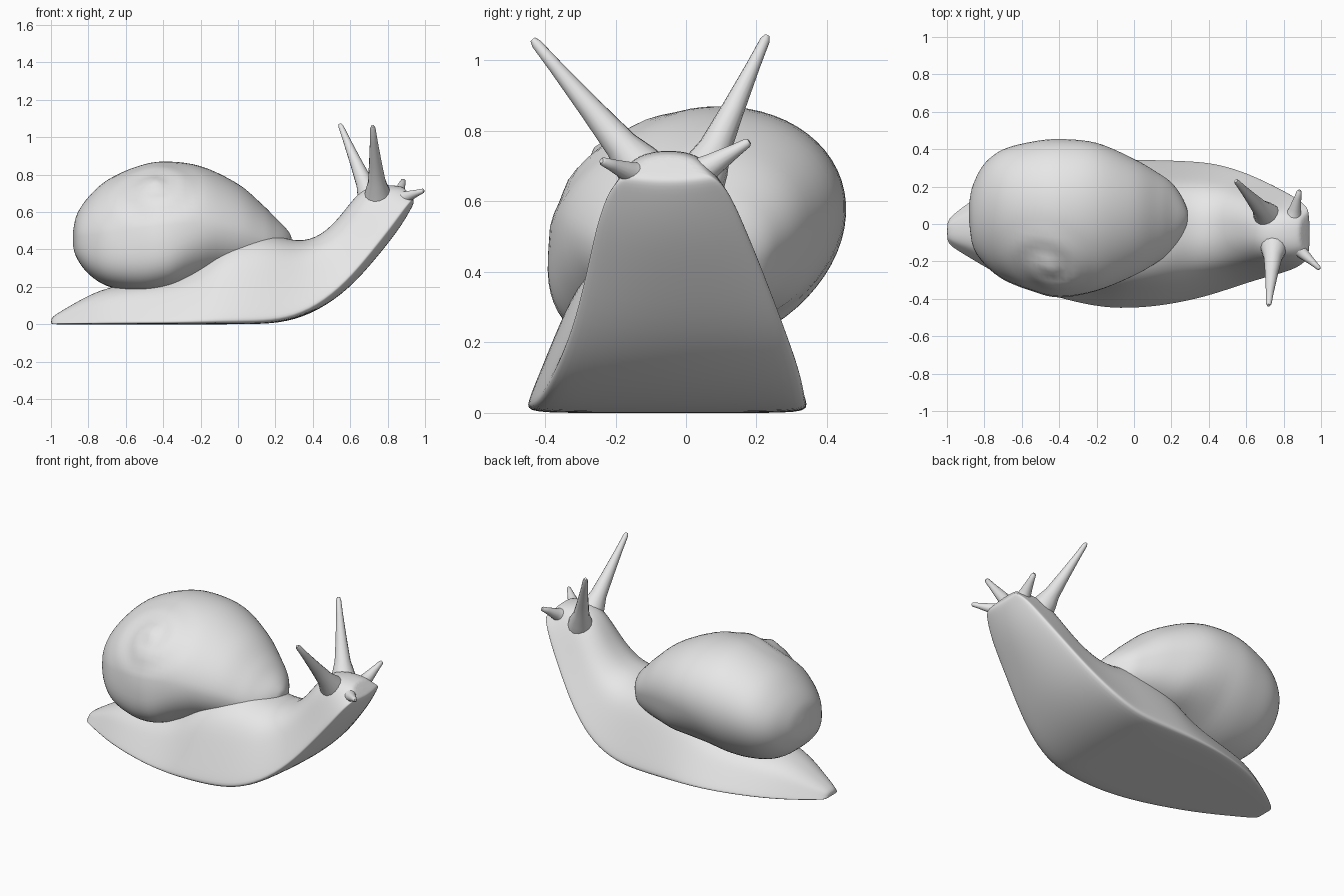
import bpy, bmesh, math
from mathutils import Vector

old = bpy.data.objects.get("Cube")
if old:
    bpy.data.objects.remove(old, do_unlink=True)

grey = bpy.data.materials.new("plain grey")
grey.use_nodes = True
grey.diffuse_color = (0.8, 0.8, 0.8, 1)
grey.node_tree.nodes["Principled BSDF"].inputs["Base Color"].default_value = (0.8, 0.8, 0.8, 1)


def loft(name, rings, subsurf=0):
    """Skin a list of equal closed rings, with flat capped ends and smooth sides."""
    bm = bmesh.new()
    rows = [[bm.verts.new(p) for p in ring] for ring in rings]
    n = len(rows[0])
    for a, b in zip(rows, rows[1:]):
        for i in range(n):
            j = (i + 1) % n
            bm.faces.new((a[i], a[j], b[j], b[i])).smooth = True
    bm.faces.new(rows[0])
    bm.faces.new(rows[-1])
    bmesh.ops.recalc_face_normals(bm, faces=bm.faces)
    mesh = bpy.data.meshes.new(name)
    bm.to_mesh(mesh)
    bm.free()
    mesh.materials.append(grey)
    obj = bpy.data.objects.new(name, mesh)
    bpy.context.collection.objects.link(obj)
    if subsurf:
        mod = obj.modifiers.new("smooth", 'SUBSURF')
        mod.levels = mod.render_levels = subsurf


def spline(rows, steps):
    """Catmull-Rom interpolation through rows of numbers."""
    out = []
    for i in range(len(rows) - 1):
        quad = [rows[max(i - 1, 0)], rows[i], rows[i + 1], rows[min(i + 2, len(rows) - 1)]]
        for s in range(steps):
            t = s / steps
            out.append([b + 0.5 * t * (c - a + t * (2*a - 5*b + 4*c - d + t * (3*(b - c) + d - a)))
                        for a, b, c, d in zip(*quad)])
    return out + [list(rows[-1])]


# Body: flat sole and domed back; sole x, sole z, top x, top z, centre y, half width
body_rows = [
    (-1.0, 0, -1.0, .03, -.04, .05),
    (-.98, 0, -.98, .05, -.04, .08),
    (-.88, 0, -.88, .11, -.03, .15),
    (-.7, 0, -.7, .21, -.03, .26),
    (-.42, 0, -.42, .23, -.04, .355),
    (-.22, 0, -.22, .31, -.05, .39),
    (-.08, 0, -.08, .46, -.055, .40),
    (.1, 0, .1, .49, -.05, .395),
    (.26, .01, .2, .48, -.04, .38),
    (.43, .07, .32, .44, -.025, .355),
    (.6, .19, .44, .47, -.02, .305),
    (.74, .35, .55, .58, -.03, .255),
    (.86, .50, .64, .71, -.045, .21),
    (.925, .61, .74, .75, -.05, .17),
    (.945, .655, .87, .74, -.05, .13),
    (.935, .67, .89, .73, -.05, .10)]
half = [(1, 0), (1, .06), (.91, .25), (.78, .52), (.62, .82), (.3, .98)]
section = half + [(0, 1)] + [(-a, b) for a, b in reversed(half)] + [(-.5, 0), (0, 0), (.5, 0)]
rings = []
for bx, bz, tx, tz, yc, w in body_rows:
    # The sole bows forward along the raised neck
    lift = min(.12, bz * .5)
    ring = []
    for s, h in section:
        h += lift * s * s * (1 - h)
        ring.append((bx + (tx - bx) * h, yc + w * s, bz + (tz - bz) * h))
    rings.append(ring)
loft("body", rings, 2)

# Shell: x, bottom, top, right edge, left edge
shell_rows = [
    (-.882, .45, .47, .05, .08),
    (-.88, .41, .51, .0, .12),
    (-.86, .35, .59, -.12, .21),
    (-.8, .27, .68, -.21, .32),
    (-.7, .205, .77, -.29, .395),
    (-.55, .175, .84, -.35, .435),
    (-.4, .185, .87, -.385, .45),
    (-.2, .235, .845, -.355, .43),
    (0, .26, .75, -.275, .345),
    (.13, .28, .64, -.20, .27),
    (.2, .30, .57, -.145, .22),
    (.25, .33, .52, -.085, .155),
    (.28, .38, .48, -.02, .09),
    (.287, .42, .45, .02, .06)]
apex = Vector((-.45, -.24, .73))
axis = Vector((-.05, -.68, .73)).normalized()
side = Vector((1, 0, 0))
across = axis.cross(side)


def whorl(p):
    """Press the low spiral of the shell into a surface point."""
    d = p - apex
    u, v = d.dot(side), d.dot(across)
    r, angle = math.hypot(u, v), math.atan2(v, u)
    if r > .32 or d.dot(axis) < -.3:
        return p
    wave = math.cos(math.tau * r / .15 - angle)
    fade = (1 - r / .32) * min(1, r / .05)
    return p + axis * (.01 * wave * fade + .015 * math.exp(-(r / .05) ** 2))


rings = []
for x, zb, zt, yr, yl in spline(shell_rows, 5):
    # The underside is fuller behind the mantle on the right, and ahead on the left
    blend = min(1, max(0, (x + .35) / .25))
    ring = []
    for k in range(64):
        a = math.tau * k / 64
        c, s = math.cos(a), math.sin(a)
        lean = .18
        if s < 0:
            full = .62 + .38 * blend if c < 0 else 1 - .3 * blend
            c, s = math.copysign(abs(c) ** full, c), -(-s) ** full
            lean = .14 + .04 * c
        dz = (zt - zb) / 2 * s
        y = (yl + yr) / 2 + (yl - yr) / 2 * c + lean * dz
        ring.append(whorl(Vector((x, y, (zb + zt) / 2 + dz))))
    rings.append(ring)
loft("shell", rings)


# Tentacles: tapered stalks with a flared root and a blunt tip
def tentacle(name, root, tip, radius, flare):
    root, tip = Vector(root), Vector(tip)
    turn = (tip - root).to_track_quat('Z', 'Y')
    rows = []
    for t, r in ((0, flare), (.12, .6 * flare + .45), (.25, 1.05), (.5, .75), (.8, .45), (.97, .32), (1, .18)):
        rows.append([root.lerp(tip, t) + turn @ Vector((radius * r * math.cos(math.tau * k / 14),
                                                       radius * r * math.sin(math.tau * k / 14), 0))
                     for k in range(14)])
    loft(name, rows)


tentacle("left_eye_stalk", (.72, .035, .65), (.545, .23, 1.07), .044, 1.7)
tentacle("right_eye_stalk", (.75, -.10, .66), (.72, -.435, 1.06), .046, 1.7)
tentacle("left_feeler", (.84, -.01, .65), (.885, .18, .77), .042, 2)
tentacle("right_feeler", (.83, -.09, .655), (.993, -.24, .715), .038, 2)
